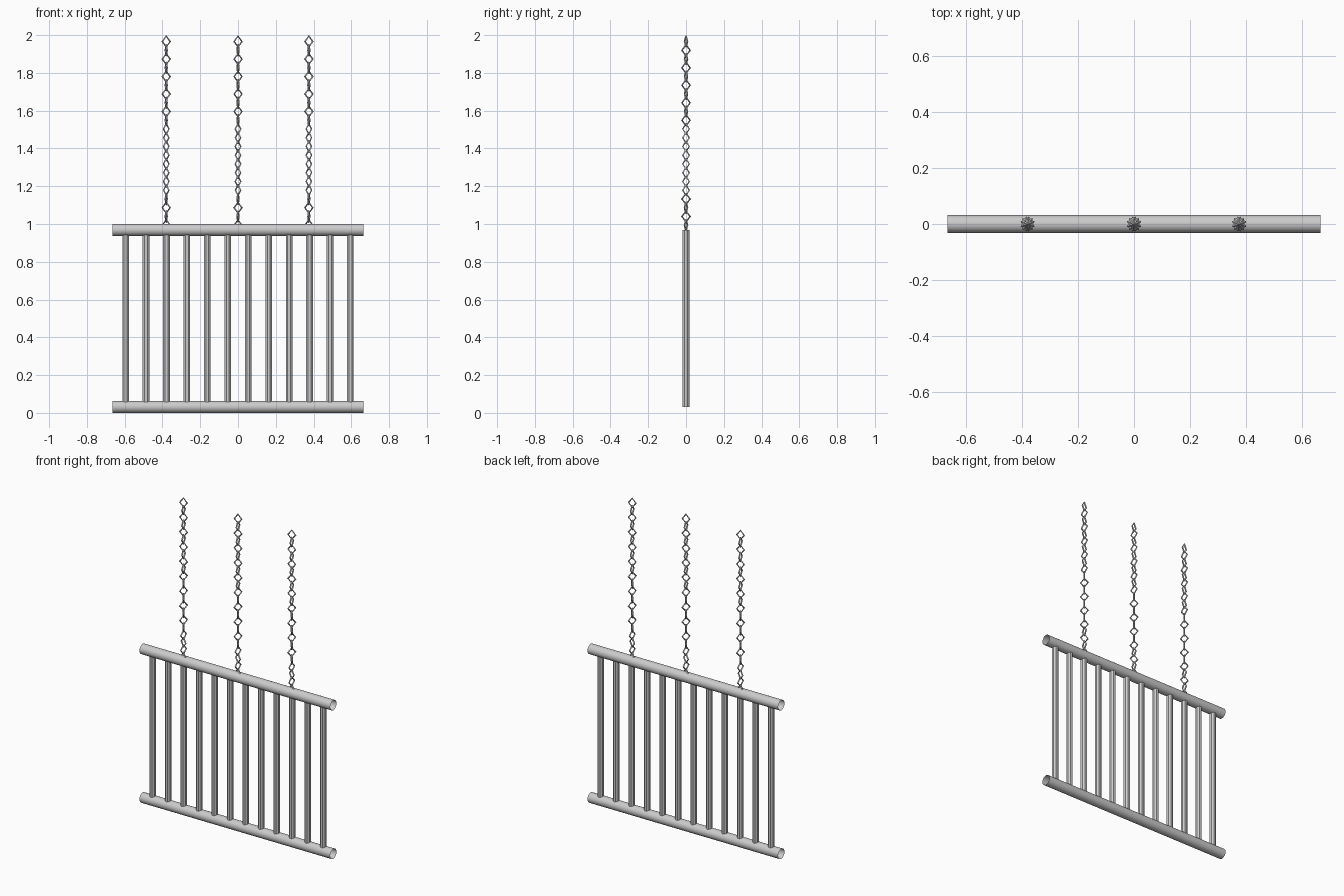
import bpy, bmesh, math
from mathutils import Matrix, Vector

cube = bpy.data.objects.get("Cube")
if cube:
    bpy.data.objects.remove(cube, do_unlink=True)

steel = bpy.data.materials.new("grey_steel")
steel.use_nodes = True
steel.diffuse_color = (0.6, 0.6, 0.6, 1)
steel.node_tree.nodes["Principled BSDF"].inputs["Base Color"].default_value = (0.6, 0.6, 0.6, 1)


def add_object(name, bm, location=(0, 0, 0), smooth=False):
    mesh = bpy.data.meshes.new(name)
    for face in bm.faces:
        face.smooth = smooth
    bm.to_mesh(mesh)
    bm.free()
    mesh.materials.append(steel)
    obj = bpy.data.objects.new(name, mesh)
    obj.location = location
    bpy.context.collection.objects.link(obj)
    return obj


def tube(name, radius, length, sides, location, rotation, smooth):
    """Open-ended straight tube."""
    bm = bmesh.new()
    bmesh.ops.create_cone(bm, cap_ends=False, segments=sides, radius1=radius,
                          radius2=radius, depth=length, matrix=rotation)
    return add_object(name, bm, location, smooth)


def add_link(bm, centre_z, angle):
    """Diamond-shaped wire ring standing upright, turned about z."""
    half_width, half_height, wire = 0.022, 0.029, 0.005
    turn = Matrix.Rotation(angle, 4, 'Z')
    rings = []
    for i in range(4):
        a = i * math.pi / 2
        out = Vector((math.cos(a), 0, math.sin(a)))
        mid = Vector((half_width * out.x, 0, half_height * out.z))
        ring = []
        for j in range(4):
            b = j * math.pi / 2
            p = mid + out * wire * math.cos(b) + Vector((0, wire * math.sin(b), 0))
            ring.append(bm.verts.new(turn @ p + Vector((0, 0, centre_z))))
        rings.append(ring)
    for i in range(4):
        r, s = rings[i], rings[(i + 1) % 4]
        for j in range(4):
            k = (j + 1) % 4
            bm.faces.new((r[j], r[k], s[k], s[j]))
    bmesh.ops.recalc_face_normals(bm, faces=bm.faces)


# Horizontal rails, open at both ends
along_x = Matrix.Rotation(math.pi / 2, 4, 'Y')
for name, z in (("bottom_rail", 0.0315), ("top_rail", 0.9685)):
    tube(name, 0.0315, 1.33, 32, (0, 0, z), along_x, True)

# Upright bars
flat_front = Matrix.Rotation(math.pi / 8, 4, 'Z')
for i in range(12):
    x = -0.595 + i * 1.19 / 11
    tube(f"bar_{i + 1}", 0.019, 0.937, 8, (x, 0, 0.5), flat_front, False)

# Hanging chains, links alternate and the chain twists on the way down
for name, x in (("right_chain", -0.38), ("middle_chain", 0), ("left_chain", 0.375)):
    bm = bmesh.new()
    for i in range(22):
        twist = 20 if i < 10 else 50 if i < 18 else 80
        add_link(bm, 1.966 - i * 0.0463, math.radians(twist + 80 * (i % 2)))
    add_object(name, bm, (x, 0, 0))
